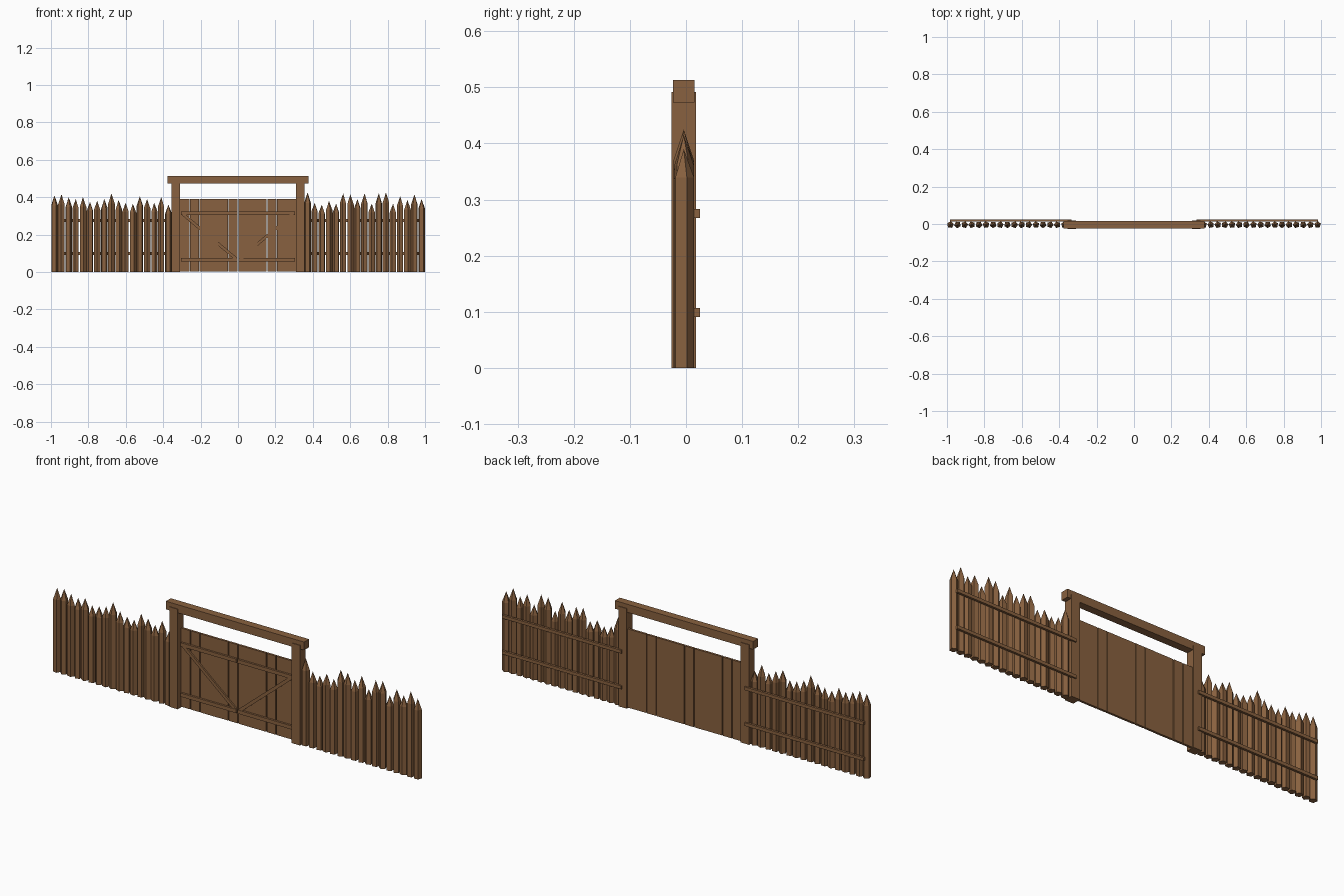
import bpy, math, random
from mathutils import Matrix, Vector

random.seed(4)
cube = bpy.data.objects.get("Cube")
if cube:
    bpy.data.objects.remove(cube, do_unlink=True)

wood = bpy.data.materials.new("brown wood")
wood.use_nodes = True
color = (0.25, 0.12, 0.05, 1)
wood.diffuse_color = color
wood.node_tree.nodes["Principled BSDF"].inputs["Base Color"].default_value = color


def add_object(name, verts, faces):
    mesh = bpy.data.meshes.new(name)
    mesh.from_pydata(verts, [], faces)
    mesh.materials.append(wood)
    obj = bpy.data.objects.new(name, mesh)
    bpy.context.collection.objects.link(obj)
    return obj


def box(name, x, y, z):
    """Box spanning the given (low, high) ranges."""
    verts = [(a, b, c) for a in x for b in y for c in z]
    faces = [(0, 1, 3, 2), (4, 6, 7, 5), (0, 4, 5, 1),
             (2, 3, 7, 6), (0, 2, 6, 4), (1, 5, 7, 3)]
    return add_object(name, verts, faces)


def span(side, a, b):
    return tuple(sorted((side * a, side * b)))


def stake(name, x, height, sides=5, radius=0.0185, axis_y=-0.004):
    """Five-sided pole with a sharpened top."""
    turn = random.uniform(0, math.tau)
    ring = [(x + radius * math.cos(turn + math.tau * i / sides),
             axis_y + radius * math.sin(turn + math.tau * i / sides))
            for i in range(sides)]
    verts = [(a, b, 0) for a, b in ring]
    verts += [(a, b, height * 0.87) for a, b in ring]
    verts.append((x, axis_y, height))
    faces = [tuple(reversed(range(sides)))]
    for i in range(sides):
        j = (i + 1) % sides
        faces.append((i, j, sides + j, sides + i))
        faces.append((sides + i, sides + j, 2 * sides))
    add_object(name, verts, faces)


def brace(name, start, end, width, y):
    """Slanted board between two points in the gate plane."""
    a, b = Vector((start[0], 0, start[1])), Vector((end[0], 0, end[1]))
    d = b - a
    obj = box(name, (-d.length / 2, d.length / 2), y, (-width / 2, width / 2))
    turn = Matrix.Rotation(-math.atan2(d.z, d.x), 4, 'Y')
    obj.data.transform(Matrix.Translation((a + b) / 2) @ turn)


# Palisade stakes, heights in hundredths from the gate outward
heights = {
    "right": [36, 40, 37, 39, 40.5, 36.5, 37, 38.5, 42, 39, 38, 37.5, 40, 39, 40, 41.5, 41],
    "left": [42.5, 37, 36, 38, 36.5, 42, 41.5, 39, 42, 36.5, 42, 42.5, 36.5, 40.5, 38.5, 41.5, 39],
}
for label, side in (("right", -1), ("left", 1)):
    for i, h in enumerate(heights[label]):
        stake(f"{label}_stake_{i + 1}", side * (0.372 + 0.0381 * i), h / 100)

    # Fence rails behind the stakes
    for level, z in (("lower", 0.099), ("upper", 0.275)):
        box(f"{label}_{level}_fence_rail", span(side, 0.335, 0.985),
            (0.014, 0.025), (z - 0.008, z + 0.008))

    # Gate post
    box(f"{label}_gate_post", span(side, 0.31, 0.356), (-0.026, 0.018), (0, 0.492))

    # Door planks, with a slit after some of them
    pitch = 0.31 / 6
    slits = {-1: (0, 1, 4, 5), 1: (0, 3, 4)}[side]
    for i in range(6):
        low = i * pitch + (0.002 if i in slits else 0)
        high = (i + 1) * pitch - (0.002 if i + 1 in slits else 0)
        shift = random.uniform(-0.0008, 0.0008)
        box(f"{label}_door_plank_{i + 1}", span(side, low, high),
            (shift, 0.011 + shift), (0.003, 0.39))

    # Door battens and diagonal brace
    for level, z in (("lower", 0.066), ("upper", 0.314)):
        box(f"{label}_{level}_door_batten", span(side, 0.003, 0.305),
            (-0.01, 0), (z - 0.009, z + 0.009))
    brace(f"{label}_door_brace", (side * 0.012, 0.072), (side * 0.293, 0.308),
          0.016, (-0.008, 0))

# Crossbeam over the gate
box("crossbeam", (-0.376, 0.376), (-0.023, 0.015), (0.473, 0.513))
